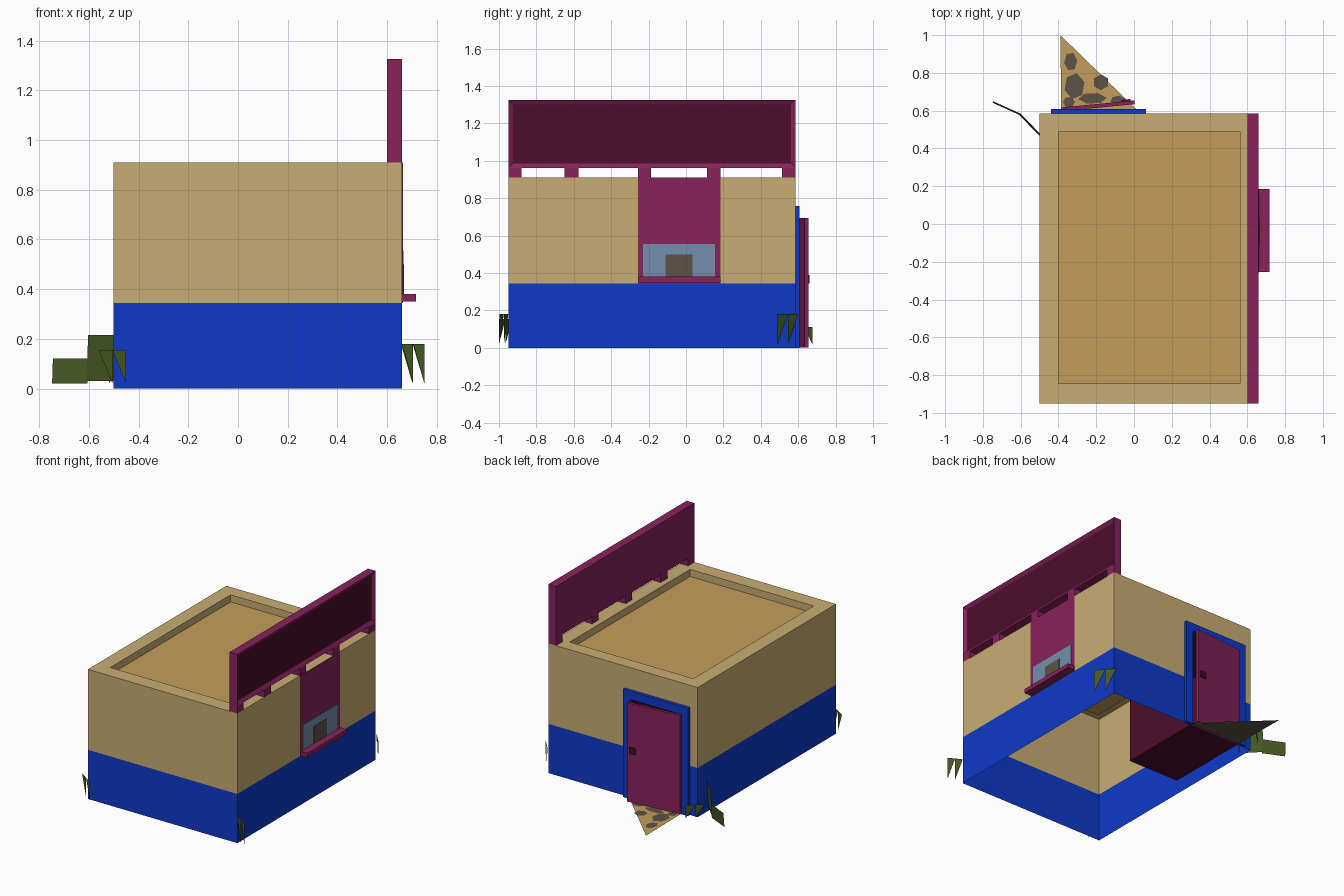
import bpy, bmesh, math
from mathutils import Matrix, Vector

if "Cube" in bpy.data.objects:
    bpy.data.objects.remove(bpy.data.objects["Cube"])


def mat(name, r, g, b):
    lin = [(c / 255 / 12.92) if c < 10 else ((c / 255 + 0.055) / 1.055) ** 2.4 for c in (r, g, b)]
    m = bpy.data.materials.new(name)
    m.diffuse_color = (*lin, 1)
    m.use_nodes = True
    m.node_tree.nodes["Principled BSDF"].inputs["Base Color"].default_value = m.diffuse_color
    return m


TAN = mat("tan_plaster", 201, 174, 116)
BLUE = mat("blue_paint", 13, 58, 200)
ROOF = mat("roof_ochre", 197, 158, 91)
PINK = mat("magenta_paint", 136, 34, 92)
DARK = mat("dark_maroon", 75, 13, 44)
GLASS = mat("pale_blue_glass", 117, 142, 174)
BROWN = mat("grey_brown", 93, 82, 72)
GREEN = mat("dark_green", 68, 88, 34)


def finish(name, bm, *mats):
    me = bpy.data.meshes.new(name)
    bm.to_mesh(me)
    bm.free()
    for m in mats:
        me.materials.append(m)
    ob = bpy.data.objects.new(name, me)
    bpy.context.collection.objects.link(ob)
    return ob


def add_box(bm, x0, x1, y0, y1, z0, z1):
    mtx = Matrix.Translation(((x0 + x1) / 2, (y0 + y1) / 2, (z0 + z1) / 2)) @ \
        Matrix.Diagonal((x1 - x0, y1 - y0, z1 - z0, 1))
    bmesh.ops.create_cube(bm, size=1, matrix=mtx)


def box(name, m, *dims):
    bm = bmesh.new()
    add_box(bm, *dims)
    return finish(name, bm, m)


def face(bm, pts, mi=0):
    f = bm.faces.new([bm.verts.new(p) for p in pts])
    f.material_index = mi
    return f


X0, X1, Y0, Y1 = -0.5, 0.66, -0.95, 0.585
SPLIT, TOP = 0.345, 0.91
DX0, DX1, DTOP = -0.39, 0.01, 0.70


def ring(x0, x1, y0, y1, z):
    return [(x0, y0, z), (x1, y0, z), (x1, y1, z), (x0, y1, z)]


# Building shell: open underneath, blue base, tan walls, sunken roof
bm = bmesh.new()
rings = [ring(X0, X1, Y0, Y1, 0), ring(X0, X1, Y0, Y1, SPLIT), ring(X0, X1, Y0, Y1, TOP),
         ring(-0.4, 0.56, -0.845, 0.49, TOP), ring(-0.4, 0.56, -0.845, 0.49, 0.86)]
for k, (lo, up) in enumerate(zip(rings, rings[1:])):
    for i in range(4):
        if k < 2 and i == 2:      # back wall is made below, with a doorway
            continue
        j = (i + 1) % 4
        face(bm, (lo[i], lo[j], up[j], up[i]), 0 if k == 0 else 1)
face(bm, rings[-1], 2)
xs, zs = [X0, DX0, DX1, X1], [0, SPLIT, DTOP, TOP]
for a in range(3):
    for b in range(3):
        if a == 1 and b < 2:
            continue
        l, r, d, u = xs[a], xs[a + 1], zs[b], zs[b + 1]
        face(bm, ((r, Y1, d), (l, Y1, d), (l, Y1, u), (r, Y1, u)), 0 if b == 0 else 1)
bmesh.ops.remove_doubles(bm, verts=bm.verts, dist=1e-5)
finish("building_shell", bm, BLUE, TAN, ROOF)

# Dark recess behind the door
bm = bmesh.new()
add_box(bm, DX0, DX1, -0.03, Y1, 0.002, DTOP)
bmesh.ops.delete(bm, geom=[f for f in bm.faces if f.normal.y > 0.9], context='FACES_ONLY')
finish("doorway_recess", bm, DARK)

# Door frame
bm = bmesh.new()
add_box(bm, -0.44, DX0, Y1, 0.608, 0, 0.757)
add_box(bm, DX1, 0.063, Y1, 0.608, 0, 0.757)
add_box(bm, DX0, DX1, Y1, 0.608, DTOP, 0.757)
finish("door_frame", bm, BLUE)

# Door, standing ajar, and its handle
hinge = Matrix.Translation((-0.385, 0.602, 0)) @ Matrix.Rotation(math.radians(5.5), 4, 'Z')
door = box("door", PINK, 0, 0.39, -0.005, 0.015, 0.003, 0.695)
handle = box("door_handle", DARK, 0.325, 0.37, 0.015, 0.024, 0.345, 0.39)
for ob in (door, handle):
    ob.data.transform(hinge)

# Serving window: painted bay, glass, dark hatch and ledge
box("window_bay", PINK, X1 - 0.002, X1 + 0.003, -0.257, 0.185, SPLIT, TOP)
box("window_glass", GLASS, X1, X1 + 0.005, -0.23, 0.155, 0.375, 0.555)
box("window_hatch", BROWN, X1, X1 + 0.007, -0.11, 0.035, 0.375, 0.5)
box("window_ledge", PINK, X1, 0.717, -0.255, 0.185, 0.35, 0.38)

# Sign board with a sunken dark panel, on five short feet
bm = bmesh.new()
add_box(bm, 0.6, X1, Y0, Y1, 0.962, 1.325)
front = [f for f in bm.faces if f.normal.x > 0.9]
bmesh.ops.inset_region(bm, faces=front, thickness=0.034)
front[0].material_index = 1
bmesh.ops.translate(bm, verts=front[0].verts, vec=(-0.015, 0, 0))
finish("sign_board", bm, PINK, DARK)
bm = bmesh.new()
for y0, y1 in ((-0.95, -0.88), (-0.65, -0.575), (-0.257, -0.187), (0.113, 0.185), (0.512, 0.585)):
    add_box(bm, 0.6, X1, y0, y1, TOP, 0.962)
finish("sign_feet", bm, PINK)

# Triangular paving patch by the door, with flat stones
bm = bmesh.new()
tri = [(-0.385, 0.6), (0.02, 0.6), (-0.39, 1.0)]
face(bm, [(x, y, 0.0) for x, y in reversed(tri)], 1)
face(bm, [(x, y, 0.002) for x, y in tri], 0)
for x, y, rx, ry in ((-0.335, 0.86, .035, .05), (-0.315, 0.73, .055, .07), (-0.175, 0.75, .042, .042),
                     (-0.345, 0.645, .032, .03), (-0.22, 0.665, .075, .03), (-0.085, 0.655, .04, .025)):
    face(bm, [(x + rx * math.cos(a + x * 9), y + ry * math.sin(a + x * 9), 0.004)
              for a in (i * math.tau / 6 for i in range(6))], 1)
finish("paving_patch", bm, ROOF, BROWN)


# Weeds at the corners: thin upright sheets, either whole or toothed
def weed(name, a, b, z0, z1, teeth=0, lean=0.0):
    bm = bmesh.new()
    a, b = Vector(a), Vector(b)
    side = Vector((b.y - a.y, a.x - b.x)).normalized() * lean

    def p(t, z):
        q = a.lerp(b, t)
        return (q.x + side.x * (z > z0), q.y + side.y * (z > z0), z)
    if not teeth:
        face(bm, (p(0, z0), p(1, z0), p(1, z1), p(0, z1)))
    for i in range(teeth):
        l, r = i / teeth, (i + 1) / teeth
        face(bm, (p(l, z1), p(r, z0), p(r, z1)))
    finish(name, bm, GREEN)


weed("weed_back_left_inner", (-0.5, 0.466), (-0.61, 0.58), 0.03, 0.215, 0, 0.01)
weed("weed_back_left_outer", (-0.605, 0.577), (-0.748, 0.642), 0.02, 0.12, 0, 0.008)
weed("weed_back_left_teeth", (-0.56, 0.59), (-0.47, 0.675), 0.02, 0.11, 2)
weed("weed_front_left", (-0.56, -0.93), (-0.45, -1.0), 0.02, 0.155, 2)
weed("weed_front_right", (0.66, -0.95), (0.75, -0.998), 0.02, 0.18, 2)
weed("weed_back_right", (0.655, 0.6), (0.75, 0.49), 0.02, 0.18, 2)
